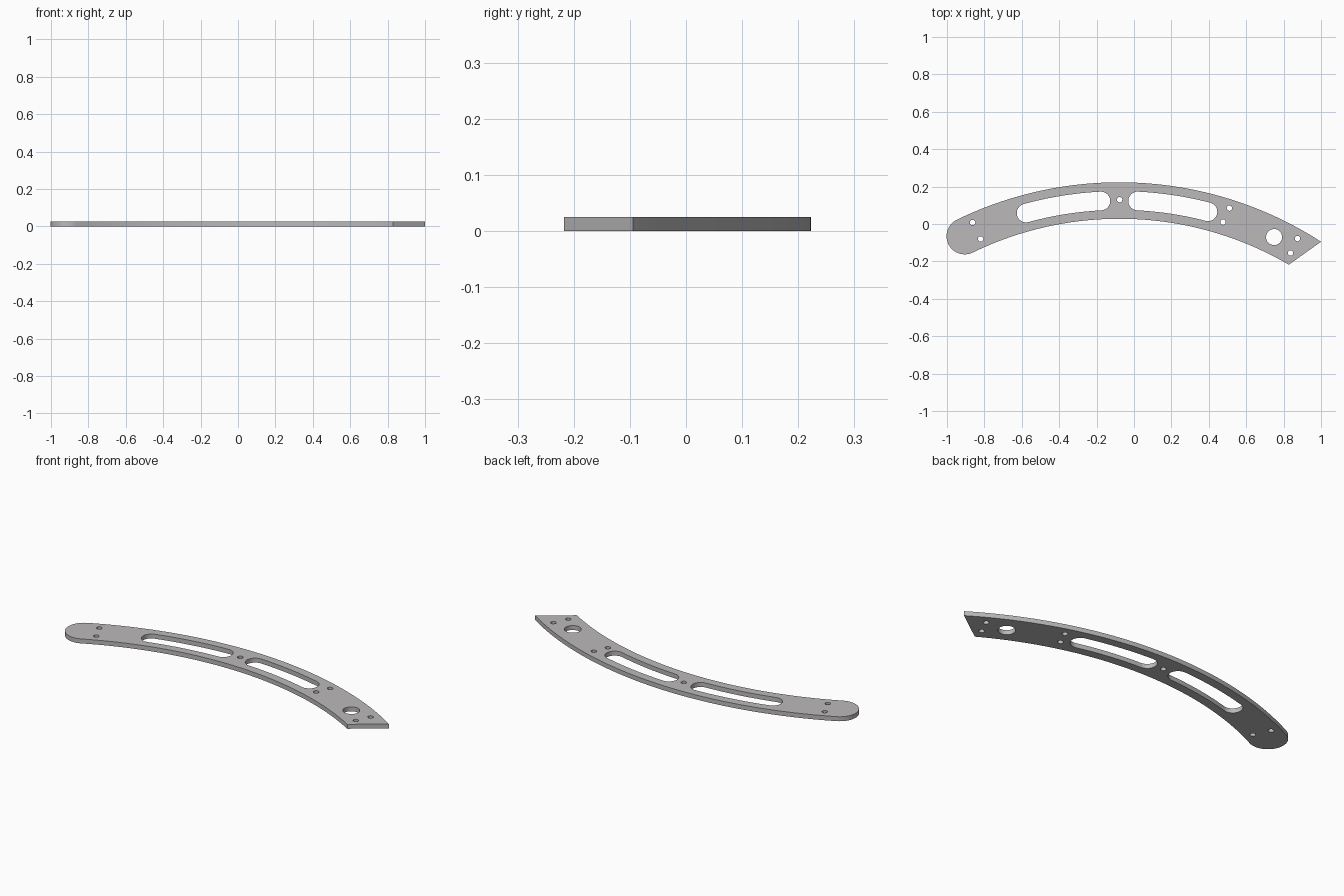
import bpy, bmesh
from math import sin, cos, asin, pi, radians

cube = bpy.data.objects.get("Cube")
if cube:
    bpy.data.objects.remove(cube, do_unlink=True)

THICK = 0.025
CX, CY = -0.078, -1.765          # centre of the bend
R_OUT, R_IN = 1.988, 1.793
R_MID, HALF = (R_OUT + R_IN) / 2, (R_OUT - R_IN) / 2


def polar(r, a):
    """Point on the bend; angle measured clockwise from straight up."""
    return CX + r * sin(a), CY + r * cos(a)


def bend(r, a0, a1, n):
    return [polar(r, a0 + (a1 - a0) * i / n) for i in range(n + 1)]


def round_end(a, r, side, n=16):
    """Half circle from the outer to the inner edge; side is -1 or 1."""
    x, y = polar(R_MID, a)
    return [(x + r * sin(a + side * pi * i / n), y + r * cos(a + side * pi * i / n))
            for i in range(1, n)]


def circle(x, y, r, n=24):
    return [(x + r * cos(2 * pi * i / n), y + r * sin(2 * pi * i / n)) for i in range(n)]


def slot(a0, a1, r):
    return (bend(R_MID + r, a0, a1, 16) + round_end(a1, r, 1)
            + bend(R_MID - r, a1, a0, 16) + round_end(a0, r, -1)[::-1])


# Outline: rounded left-hand end, slanted pointed end
start = -asin((0.905 + CX) / R_MID)
tip = asin((1.0 - CX) / R_OUT)
heel = asin((0.828 - CX) / R_IN)
outline = (bend(R_OUT, start, tip, 48) + bend(R_IN, heel, start, 48)
           + round_end(start, HALF, -1, 24)[::-1])

# Two curved slots, one large hole and the screw holes
loops = [outline]
for a0, a1 in ((-15.3, -3.0), (2.95, 14.5)):
    loops.append(slot(radians(a0), radians(a1), 0.05))
loops.append(circle(0.749, -0.07, 0.043, 32))
for x, y in ((-0.077, 0.13), (-0.863, 0.008), (-0.82, -0.08), (0.51, 0.085),
             (0.476, 0.01), (0.874, -0.078), (0.837, -0.155)):
    loops.append(circle(x, y, 0.0145))

# Filled, extruded profile turned into a mesh
curve = bpy.data.curves.new("curved_plate", "CURVE")
curve.dimensions = "2D"
curve.fill_mode = "BOTH"
curve.extrude = THICK / 2
for pts in loops:
    s = curve.splines.new("POLY")
    s.points.add(len(pts) - 1)
    for p, (x, y) in zip(s.points, pts):
        p.co = (x, y, 0, 1)
    s.use_cyclic_u = True
plate = bpy.data.objects.new("curved_plate", curve)
bpy.context.collection.objects.link(plate)
bpy.ops.object.select_all(action="DESELECT")
plate.select_set(True)
bpy.context.view_layer.objects.active = plate
bpy.ops.object.convert(target="MESH")
plate = bpy.context.object
plate.name = "curved_plate"

bm = bmesh.new()
bm.from_mesh(plate.data)
bmesh.ops.remove_doubles(bm, verts=bm.verts, dist=0.0001)
bmesh.ops.translate(bm, verts=bm.verts, vec=(0, 0, THICK / 2))
bmesh.ops.recalc_face_normals(bm, faces=bm.faces)
bm.to_mesh(plate.data)
bm.free()

# Plain grey metal
grey = bpy.data.materials.new("light_grey")
grey.use_nodes = True
colour = (0.5, 0.485, 0.49, 1)
grey.diffuse_color = colour
grey.node_tree.nodes["Principled BSDF"].inputs["Base Color"].default_value = colour
plate.data.materials.clear()
plate.data.materials.append(grey)
bpy.ops.object.shade_smooth_by_angle(angle=radians(30))
